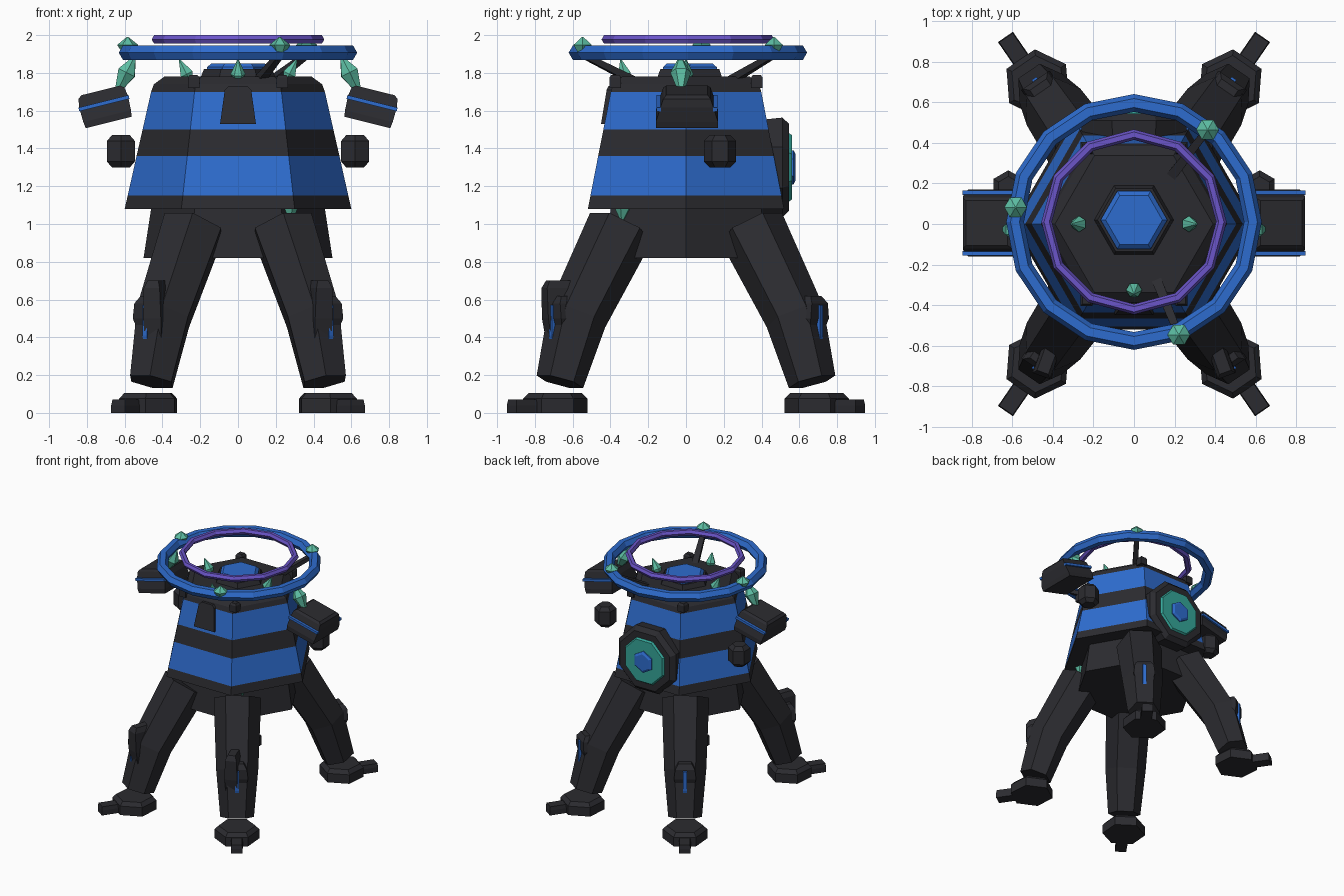
import bpy, bmesh
from math import cos, sin, pi, radians
from mathutils import Vector, Matrix

if "Cube" in bpy.data.objects:
    bpy.data.objects.remove(bpy.data.objects["Cube"], do_unlink=True)


def material(name, rgb):
    m = bpy.data.materials.new(name)
    m.use_nodes = True
    m.diffuse_color = (*rgb, 1)
    m.node_tree.nodes["Principled BSDF"].inputs["Base Color"].default_value = (*rgb, 1)
    return m


BLACK = material("charcoal", (.024, .024, .029))
BLUE = material("blue", (.027, .15, .62))
PURPLE = material("purple", (.145, .09, .58))
MINT = material("mint", (.11, .52, .37))
TEAL = material("teal", (.035, .38, .32))


def loft(name, rings, *mats):
    """Skin a list of equal point rings and cap both ends."""
    bm = bmesh.new()
    loops = [[bm.verts.new(p) for p in ring] for ring in rings]
    n = len(loops[0])
    for a, b in zip(loops, loops[1:]):
        for i in range(n):
            j = (i + 1) % n
            bm.faces.new((a[i], a[j], b[j], b[i]))
    bm.faces.new(loops[0])
    bm.faces.new(loops[-1])
    bmesh.ops.recalc_face_normals(bm, faces=bm.faces)
    me = bpy.data.meshes.new(name)
    bm.to_mesh(me)
    bm.free()
    for m in mats:
        me.materials.append(m)
    ob = bpy.data.objects.new(name, me)
    bpy.context.collection.objects.link(ob)
    return ob


def prism(name, sides, sections, mat, matrix=Matrix(), phase=0):
    """Stack of regular polygons, sections are (height, radius)."""
    rings = [[matrix @ Vector((r * cos(2 * pi * i / sides + phase),
                               r * sin(2 * pi * i / sides + phase), z))
              for i in range(sides)] for z, r in sections]
    return loft(name, rings, mat)


def block(name, sections, mat, matrix=Matrix()):
    """Stack of rectangles, sections are (height, half x, half y)."""
    rings = [[matrix @ Vector((sx * x, sy * y, z))
              for sx, sy in ((-1, -1), (1, -1), (1, 1), (-1, 1))] for z, x, y in sections]
    return loft(name, rings, mat)


def aim(a, b):
    a, b = Vector(a), Vector(b)
    return Matrix.Translation(a) @ (b - a).to_track_quat('Z', 'Y').to_matrix().to_4x4()


def crystal(name, a, b, r, waist=.45, sides=6):
    h = (Vector(b) - Vector(a)).length
    return prism(name, sides, [(0, .004), (h * waist, r), (h, .004)], MINT, aim(a, b))


# Banded hexagonal body
body = prism("body", 6, [(1.08, .6), (1.15, .584), (1.36, .537), (1.5, .505),
                         (1.7, .46), (1.74, .445), (1.78, .39)], BLACK)
body.data.materials.append(BLUE)
for f in body.data.polygons:
    z = f.center.z
    if 1.15 < z < 1.36 or 1.5 < z < 1.7:
        f.material_index = 1
prism("hull", 6, [(.82, .5), (1.08, .46)], BLACK)

# Cap on top of the body
up = Matrix.Translation((0, .02, 0))
prism("cap_base", 6, [(1.77, .2), (1.82, .18)], BLACK, up)
prism("cap_gem", 6, [(1.81, .165), (1.83, .165), (1.85, .14)], BLUE, up)

# Chest plate and corner clamps
loft("chest_plate", [[Vector((x, y + d, z)) for x, y, z in
                      ((-.095, -.45, 1.53), (.095, -.45, 1.53),
                       (.07, -.42, 1.71), (.05, -.41, 1.73),
                       (-.05, -.41, 1.73), (-.07, -.42, 1.71))] for d in (0, .08)], BLACK)
for sx in (-1, 1):
    for sy in (-1, 1):
        block("corner_clamp", [(1.72, .03, .03), (1.775, .03, .03), (1.79, .02, .02)],
              BLACK, Matrix.Translation((sx * .235, sy * .375, 0)))

# Back reactor disc
back = aim((0, .38, 1.3), (0, 1, 1.3))
prism("reactor_housing", 8, [(0, .27), (.13, .285), (.165, .25)], BLACK, back, pi / 8)
prism("reactor_plate", 8, [(.16, .2), (.18, .185)], TEAL, back, pi / 8)
prism("reactor_core", 6, [(.17, .09), (.19, .09), (.2, .07)], BLUE, back, pi / 6)

# Halo rings
for name, n, big, small, z, mat in (("outer_halo", 16, .587, .044, 1.907, BLUE),
                                    ("inner_halo", 12, .431, .026, 1.977, PURPLE)):
    bpy.ops.mesh.primitive_torus_add(major_segments=n, minor_segments=6, major_radius=big,
                                     minor_radius=small, location=(0, .01, z))
    halo = bpy.context.object
    halo.name = name
    halo.data.materials.append(mat)

# Halo gems and the struts that carry the ring
for deg in (172, 52, -68):
    x, y = cos(radians(deg)), sin(radians(deg))
    crystal("halo_gem", (x * .59, y * .59, 1.87), (x * .59, y * .59, 1.99), .056, .65)
    if deg != 172:
        a, b = Vector((x * .3, y * .3, 1.76)), Vector((x * .58, y * .58, 1.89))
        block("halo_strut", [(0, .025, .02), ((b - a).length, .018, .015)], BLACK, aim(a, b))

# Crystals on the roof and below the body
for x, y in ((-1, 0), (1, 0), (0, -1.15)):
    crystal("roof_crystal", (x * .24, y * .27, 1.73), (x * .31, y * .3, 1.87), .04)
crystal("belly_crystal", (.27, -.33, 1.14), (.28, -.34, 1.01), .045)

for s in (-1, 1):
    # Shoulder pods, tilted with the inner side higher
    tilt = Matrix.Translation((s * .705, .005, 1.62)) @ Matrix.Rotation(radians(s * 14), 4, 'Y')
    block("shoulder_pod", [(-.085, .125, .165), (-.05, .13, .165), (.03, .133, .14),
                           (.075, .125, .125), (.09, .105, .11)], BLACK, tilt)
    for side in (-1, 1):
        block("pod_stripe", [(.01, .137, .012), (.03, .137, .012)], BLUE,
              tilt @ Matrix.Translation((0, side * .149, 0)))
    crystal("shoulder_crystal", (s * .655, -.025, 1.67), (s * .545, -.03, 1.89), .055, .6)
    # Floating hands
    prism("hand", 6, [(-.085, .055), (-.055, .085), (.055, .085), (.085, .055)], BLACK,
          Matrix.Translation((s * .62, .18, 1.385)), pi / 6)

# Legs on the four diagonals
for sx in (-1, 1):
    for sy in (-1, 1):
        u = Vector((sx * cos(radians(55.5)), sy * sin(radians(55.5)), 0))
        t = Vector((-u.y, u.x, 0))
        zed = Vector((0, 0, 1))
        frame = Matrix((u, t, zed)).transposed().to_4x4()

        rings = []
        for r, z, size, dr, dz in ((.42, .98, .18, .51, -.86), (.7, .51, .16, .41, -.91),
                                   (.81, .165, .128, .3, -.95)):
            n = u * -dz + zed * dr
            rings.append([u * r + zed * z + size * (cos(i * pi / 3) * t + sin(i * pi / 3) * n)
                          for i in range(6)])
        loft("leg", rings, BLACK)

        # Knee guard with its light strip
        block("knee_guard", [(.36, .01, .04), (.5, .05, .085), (.58, .05, .075), (.62, .025, .05)],
              BLACK, frame @ Matrix.Translation((.81, 0, 0)))
        block("knee_strip", [(.36, .012, .014), (.41, .022, .014), (.57, .022, .014)], BLUE,
              frame @ Matrix.Translation((.85, 0, 0)))
        # Taller fin on the inner side of each front knee
        if sy < 0:
            fin = Matrix.Translation((sx * .43, -.675, 0))
            block("knee_fin", [(.36, .045, .05), (.5, .05, .075), (.66, .045, .08), (.7, .03, .06)],
                  BLACK, fin @ Matrix.Rotation(radians(sx * 20), 4, 'Z'))

        # Foot and toe
        foot = frame @ Matrix.Translation((.84, 0, 0))
        prism("foot", 6, [(0, .17), (.075, .17), (.105, .14)], BLACK, foot, pi / 6)
        block("toe", [(0, .08, .045), (.04, .08, .045), (.07, .075, .04)], BLACK,
              frame @ Matrix.Translation((1.04, 0, 0)))
